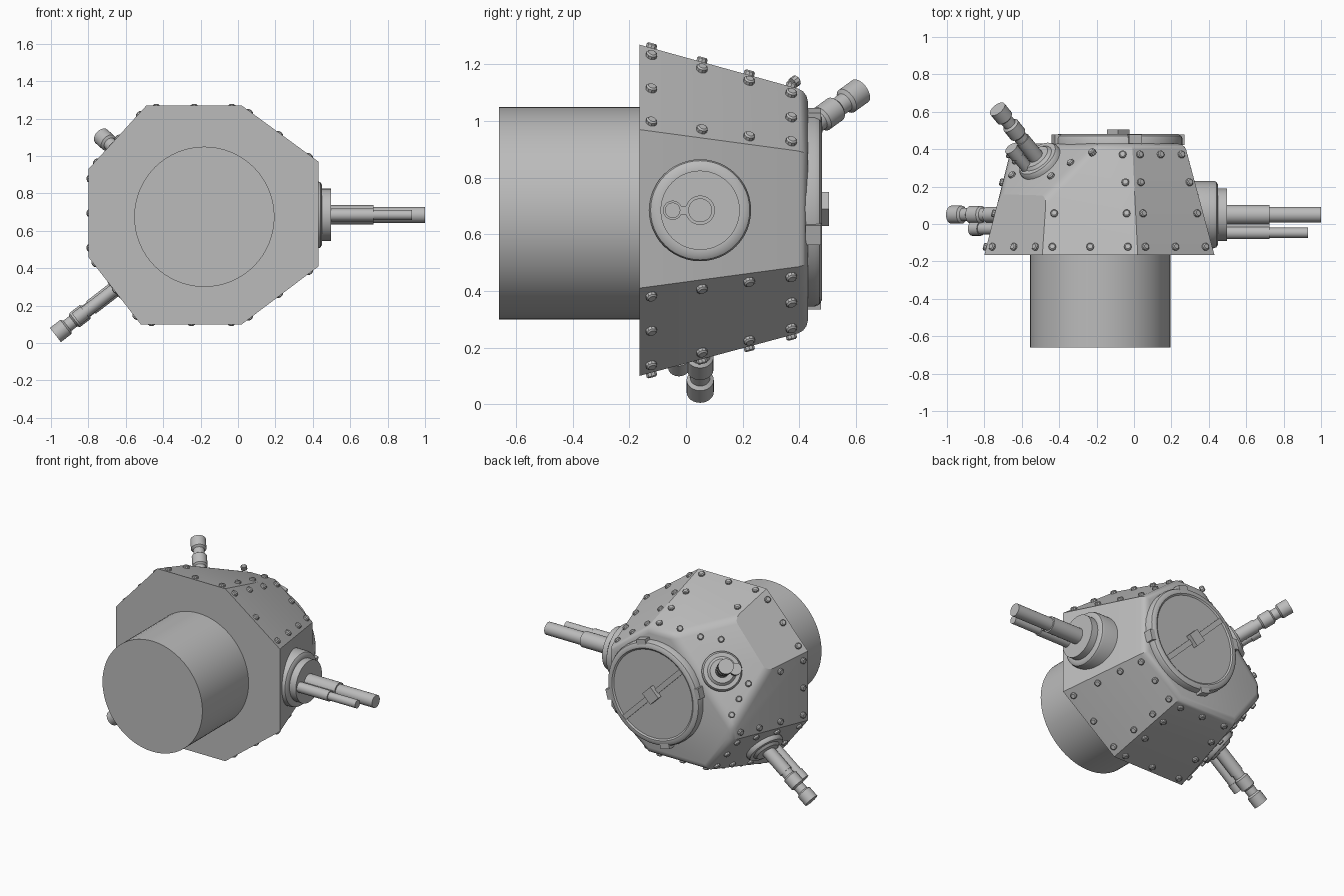
import bpy, bmesh, math
from mathutils import Vector

cube = bpy.data.objects.get("Cube")
if cube:
    bpy.data.objects.remove(cube, do_unlink=True)

grey = bpy.data.materials.new("steel grey")
grey.use_nodes = True
colour = (0.5, 0.5, 0.5, 1)
grey.diffuse_color = colour
grey.node_tree.nodes["Principled BSDF"].inputs["Base Color"].default_value = colour


def finish(bm, name, angle=35):
    bmesh.ops.recalc_face_normals(bm, faces=bm.faces)
    mesh = bpy.data.meshes.new(name)
    bm.to_mesh(mesh)
    bm.free()
    mesh.materials.append(grey)
    ob = bpy.data.objects.new(name, mesh)
    bpy.context.collection.objects.link(ob)
    bpy.ops.object.select_all(action='DESELECT')
    ob.select_set(True)
    bpy.context.view_layer.objects.active = ob
    bpy.ops.object.shade_smooth_by_angle(angle=math.radians(angle))
    return ob


def add_lathe(bm, origin, axis, profile, sides=32):
    """Revolve (distance along axis, radius) pairs into a capped solid."""
    turn = Vector(axis).to_track_quat('Z', 'Y')
    rings = []
    for t, r in profile:
        ring = []
        for i in range(sides):
            a = math.tau * i / sides
            p = Vector((r * math.cos(a), r * math.sin(a), t))
            ring.append(bm.verts.new(Vector(origin) + turn @ p))
        rings.append(ring)
    for a, b in zip(rings, rings[1:]):
        for i in range(sides):
            j = (i + 1) % sides
            bm.faces.new((a[i], a[j], b[j], b[i]))
    bm.faces.new(rings[0])
    bm.faces.new(rings[-1])


def lathe(name, origin, axis, profile, sides=32):
    bm = bmesh.new()
    add_lathe(bm, origin, axis, profile, sides)
    return finish(bm, name)


def box(name, centre, size, roll=0):
    bm = bmesh.new()
    bmesh.ops.create_cube(bm, size=1)
    bmesh.ops.scale(bm, vec=size, verts=bm.verts)
    ob = finish(bm, name)
    ob.location = centre
    ob.rotation_euler.y = roll
    return ob


# Armoured shell: tapered octagon with its rear upper corner sliced off
Y0, Y1 = -0.165, 0.43
base = [(-.49, 1.27), (.02, 1.27), (.43, .97), (.43, .41),
        (.02, .10), (-.52, .10), (-.80, .46), (-.80, .93)]
roof = [(-.45, 1.105), (-.01, 1.105), (.27, .89), (.27, .49),
        (-.01, .26), (-.46, .26), (-.65, .51), (-.65, .86)]
lower = [Vector((x, Y0, z)) for x, z in base]
upper = [Vector((x, Y1, z)) for x, z in roof]
cut_n = Vector((-.55, .68, .49)).normalized()
cut_p = Vector((-.5, .33, .90))

bm = bmesh.new()
lo = [bm.verts.new(p) for p in lower]
up = [bm.verts.new(p) for p in upper]
for i in range(8):
    j = (i + 1) % 8
    bm.faces.new((lo[i], lo[j], up[j], up[i]))
bm.faces.new(lo)
bm.faces.new(up)
res = bmesh.ops.bisect_plane(bm, geom=bm.verts[:] + bm.edges[:] + bm.faces[:],
                             plane_co=cut_p, plane_no=cut_n, clear_outer=True)
rim = [e for e in res['geom_cut'] if isinstance(e, bmesh.types.BMEdge)]
bmesh.ops.contextual_create(bm, geom=rim)


def is_soft(e):
    mid = (e.verts[0].co + e.verts[1].co) / 2
    on_roof = all(abs(v.co.y - Y1) < .001 for v in e.verts)
    return on_roof or (e in rim and mid.y > .2)


bmesh.ops.bevel(bm, geom=[e for e in bm.edges if is_soft(e)], offset=.035,
                segments=3, profile=.5, affect='EDGES', clamp_overlap=True)
finish(bm, "armour_shell", 25)

# Ring base
lathe("turret_base", (-.18, Y0 + .02, .675), (0, -1, 0), [(0, .375), (.515, .375)], 64)

# Rivets along the borders of every plate except the gun plate
bm = bmesh.new()


def rivet(p, n):
    add_lathe(bm, p - n * .01, n, [(0, .02), (.022, .02), (.027, .014)], 10)


for i in range(8):
    if i == 2:
        continue
    j = (i + 1) % 8
    a, b, c, d = lower[i], lower[j], upper[j], upper[i]
    n = (b - a).cross(d - a).normalized()
    if n.dot((a + b) / 2 - Vector((-.18, Y0, .68))) < 0:
        n = -n
    if i == 7:
        rows = [(.07, (.12, .5, .88)), (.5, (.12, .5, .88))]
    else:
        rows = [(.07, (.1, .5, .9)), (.37, (.1, .9)),
                (.65, (.1, .9)), (.9, (.12, .5, .88))]
    for v, us in rows:
        for u in us:
            p = a.lerp(b, u).lerp(d.lerp(c, u), v)
            if cut_n.dot(p - cut_p) < -.025:
                rivet(p, n)

across = Vector((.64, 0, .77))
across = (across - cut_n * across.dot(cut_n)).normalized()
along = cut_n.cross(across)
if along.y < 0:
    along = -along
for h, w in [(.17, -.10), (.25, 0), (.36, .08), (-.15, -.10), (-.2, 0), (-.26, .09)]:
    rivet(cut_p + across * h + along * w, cut_n)
finish(bm, "rivets")

# Round hatch with cross bar, centre block and rim clamps
HX, HZ = -.085, .69
lathe("hatch", (HX, .40, HZ), (0, 1, 0),
      [(0, .345), (.055, .345), (.071, .338), (.08, .322), (.08, .305), (.073, .295)], 48)
box("hatch_bar", (HX, .474, HZ), (.60, .014, .035), math.radians(45))
box("hatch_block", (HX, .485, HZ), (.085, .04, .085), math.radians(45))
for k in range(4):
    a = math.radians(75 + 90 * k)
    box("hatch_clamp", (HX + .342 * math.cos(a), .45, HZ + .342 * math.sin(a)),
        (.035, .055, .07), -a)

# Main gun: drum mantlet, barrel and coaxial barrel
GY, GZ = .05, .685
lathe("main_mantlet", (.2, GY, GZ), (1, 0, 0),
      [(0, .18), (.225, .18), (.24, .175), (.25, .16), (.25, .14), (.297, .14)], 48)
lathe("main_barrel", (.48, GY, GZ), (1, 0, 0),
      [(0, .052), (.245, .052), (.245, .042), (.52, .042)])
lathe("main_coaxial_barrel", (.48, GY - .097, GZ), (1, 0, 0),
      [(0, .034), (.245, .034), (.245, .027), (.45, .027)])
box("main_barrel_link", (.605, GY - .05, GZ), (.24, .08, .03))


# Secondary guns: collar, stepped barrel and a short side barrel
def small_gun(name, origin, axis, collar_axis, side, length, side_length):
    axis = Vector(axis).normalized()
    origin = Vector(origin)
    lathe(name + "_collar", origin, collar_axis,
          [(-.03, .125), (.015, .125), (.03, .115), (.03, .09), (.045, .075)])
    L = length
    lathe(name + "_barrel", origin, axis,
          [(-.02, .042), (L - .24, .042), (L - .24, .036), (L - .21, .036),
           (L - .20, .047), (L - .13, .047), (L - .12, .035), (L - .08, .035),
           (L - .07, .048), (L, .048)], 24)
    lathe(name + "_side_barrel", origin + Vector(side).normalized() * .075, axis,
          [(-.03, .032), (side_length - .06, .032), (side_length - .06, .038),
           (side_length, .038)], 20)


small_gun("upper_gun", cut_p, cut_n, cut_n, (-.78, -.63, 0), .42, .18)
plate_n = Vector((-.77, .24, -.59)).normalized()
small_gun("lower_gun", (-.62, .05, .318), (-.79, 0, -.61), plate_n, (0, -1, 0), .45, .31)
